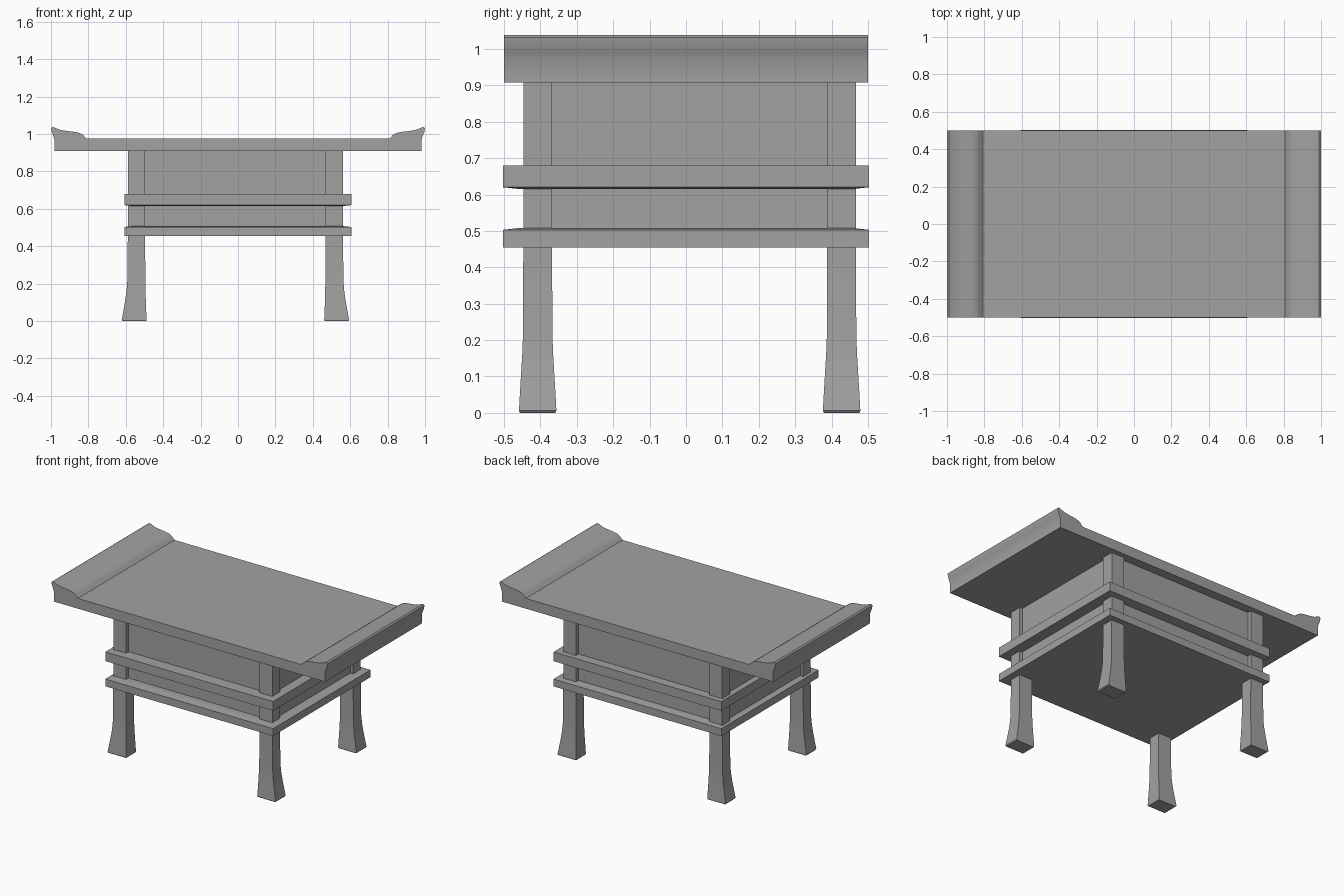
import bpy

cube = bpy.data.objects.get("Cube")
if cube:
    bpy.data.objects.remove(cube, do_unlink=True)

grey = bpy.data.materials.new("plain grey")
grey.use_nodes = True
COLOUR = (0.36, 0.36, 0.36, 1)
grey.diffuse_color = COLOUR
grey.node_tree.nodes["Principled BSDF"].inputs["Base Color"].default_value = COLOUR


def make(name, verts, faces, smooth=None):
    mesh = bpy.data.meshes.new(name)
    mesh.from_pydata(verts, [], faces)
    mesh.materials.append(grey)
    obj = bpy.data.objects.new(name, mesh)
    bpy.context.collection.objects.link(obj)
    if smooth:
        bpy.ops.object.select_all(action="DESELECT")
        obj.select_set(True)
        bpy.context.view_layer.objects.active = obj
        bpy.ops.object.shade_smooth_by_angle(angle=smooth)
    return obj


def loft(name, sections, smooth=None):
    """Stack rectangles (z, x0, x1, y0, y1) from bottom to top."""
    verts, faces = [], [(3, 2, 1, 0)]
    for z, x0, x1, y0, y1 in sections:
        verts += [(x0, y0, z), (x1, y0, z), (x1, y1, z), (x0, y1, z)]
    for k in range(0, len(verts) - 4, 4):
        for i in range(4):
            j = (i + 1) % 4
            faces.append((k + i, k + j, k + 4 + j, k + 4 + i))
    n = len(verts)
    faces.append((n - 4, n - 3, n - 2, n - 1))
    return make(name, verts, faces, smooth)


# Table top: end profile with upturned lips, extruded front to back
half = [(0.98, 0.908), (0.98, 0.968), (0.988, 0.99), (0.997, 1.015), (0.999, 1.032),
        (0.99, 1.038), (0.975, 1.032), (0.95, 1.022), (0.92, 1.017), (0.87, 1.011),
        (0.845, 1.005), (0.828, 0.995), (0.815, 0.98), (0.808, 0.975)]
profile = half + [(-x, z) for x, z in reversed(half)]
n = len(profile)
verts = [(x, y, z) for y in (-0.5, 0.5) for x, z in profile]
faces = [tuple(reversed(range(n))), tuple(range(n, 2 * n))]
faces += [(i, (i + 1) % n, n + (i + 1) % n, n + i) for i in range(n)]
make("table_top", verts, faces, 0.6)

# Four legs with flared feet, running up through the shelves to the top
CX, CY = -0.014, 0.01
FLARE = [(0, 0.028, 0.007, 0.009), (0.006, 0.033, 0.008, 0.012), (0.06, 0.023, 0.006, 0.009),
         (0.11, 0.014, 0.004, 0.006), (0.16, 0.007, 0.003, 0.003), (0.21, 0.003, 0.002, 0.001),
         (0.46, 0, 0, 0), (0.908, 0, 0, 0)]
for sx, side in ((-1, "right"), (1, "left")):
    for sy, end in ((-1, "front"), (1, "back")):
        rows = []
        for z, out, inn, dy in FLARE:
            xs = sorted((CX + sx * (0.483 - inn), CX + sx * (0.575 + out)))
            ys = sorted((CY + sy * (0.378 - dy), CY + sy * (0.457 + dy)))
            rows.append((z, *xs, *ys))
        loft(f"{end}_{side}_leg", rows, 0.5)

# Inner case, slightly recessed behind the legs
loft("case_body", [(z, CX - 0.555, CX + 0.555, CY - 0.432, CY + 0.432) for z in (0.48, 0.908)])


# Two projecting shelves, each with one gently raised face
def shelf(name, levels):
    loft(name, [(z, -0.608 + d, 0.606 - d, -0.503 + d, 0.503 - d) for z, d in levels])


shelf("lower_shelf", [(0.455, 0), (0.503, 0), (0.508, 0.045)])
shelf("upper_shelf", [(0.615, 0.045), (0.62, 0), (0.68, 0)])
